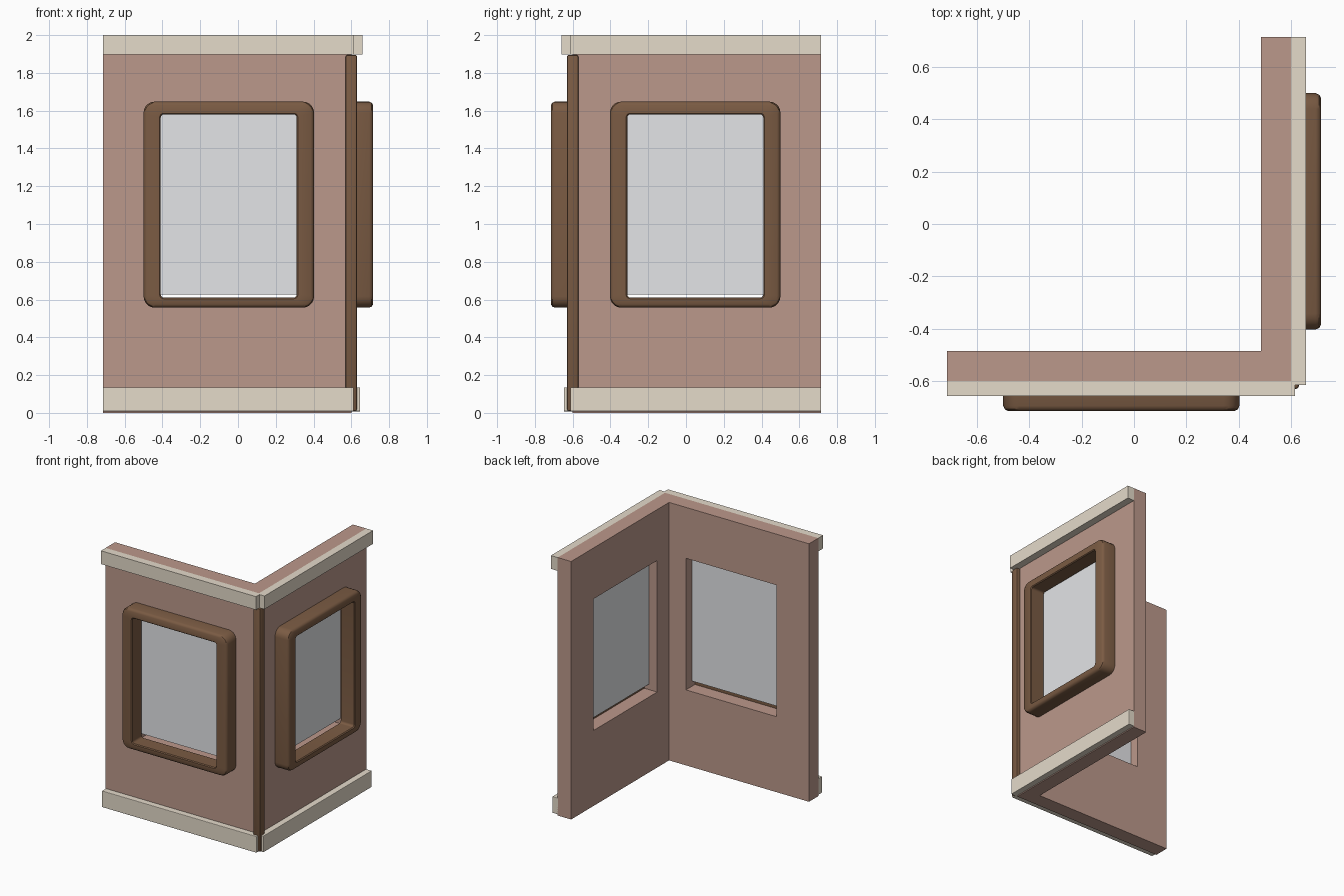
import bpy, bmesh, math
from mathutils import Vector

if "Cube" in bpy.data.objects:
    bpy.data.objects.remove(bpy.data.objects["Cube"])


def material(name, rgb):
    m = bpy.data.materials.new(name)
    m.diffuse_color = (*rgb, 1)
    m.use_nodes = True
    m.node_tree.nodes["Principled BSDF"].inputs["Base Color"].default_value = m.diffuse_color
    return m


PINK = material("dusty pink plaster", (0.50, 0.315, 0.258))
CREAM = material("cream trim", (0.78, 0.705, 0.59))
BROWN = material("brown wood", (0.195, 0.104, 0.056))
GLASS = material("pale grey glass", (0.77, 0.78, 0.80))

E, I, O = 0.715, 0.485, 0.6    # wall end, inner face, outer face


def flipped(co):
    # maps a point of the front wall onto the right wall
    return Vector((-co[1], -co[0], co[2]))


def finish(bm, name, mat, flip=False):
    if flip:
        for v in bm.verts:
            v.co = flipped(v.co)
    bmesh.ops.recalc_face_normals(bm, faces=bm.faces[:])
    me = bpy.data.meshes.new(name)
    bm.to_mesh(me)
    bm.free()
    ob = bpy.data.objects.new(name, me)
    bpy.context.collection.objects.link(ob)
    me.materials.append(mat)
    return ob


def smooth(ob):
    bpy.ops.object.select_all(action='DESELECT')
    ob.select_set(True)
    bpy.context.view_layer.objects.active = ob
    bpy.ops.object.shade_smooth_by_angle(angle=math.radians(35))


def box(name, lo, hi, mat, bevel=0, flip=False):
    bm = bmesh.new()
    bmesh.ops.create_cube(bm, size=1)
    for v in bm.verts:
        v.co = Vector([(a + b) / 2 + c * (b - a) for a, b, c in zip(lo, hi, v.co)])
    if bevel:
        bmesh.ops.bevel(bm, geom=bm.edges[:], offset=bevel, segments=2,
                        profile=0.5, affect='EDGES')
    return finish(bm, name, mat, flip)


def rounded_rect(x0, x1, z0, z1, r, y, seg=5):
    pts = []
    for cx, cz, a0 in ((x1 - r, z1 - r, 0), (x0 + r, z1 - r, 90),
                       (x0 + r, z0 + r, 180), (x1 - r, z0 + r, 270)):
        for i in range(seg + 1):
            a = math.radians(a0 + 90 * i / seg)
            pts.append((cx + r * math.cos(a), y, cz + r * math.sin(a)))
    return pts


def bridge(bm, a, b):
    for i in range(len(a)):
        j = (i + 1) % len(a)
        bm.faces.new((a[i], a[j], b[j], b[i]))


def window_frame(name, flip):
    bm = bmesh.new()
    loops = []
    # outer back, outer edge, front face, inner edge, inner back
    for off, r, y, inner in ((0, .06, -.595, 0), (0, .06, -.695, 0), (.006, .055, -.708, 0),
                             (.018, .045, -.715, 0), (-.006, .022, -.715, 1),
                             (0, .017, -.708, 1), (0, .017, -.595, 1)):
        x0, x1, z0, z1 = (-.409, .311, .61, 1.58) if inner else (-.5, .403, .557, 1.648)
        pts = rounded_rect(x0 + off, x1 - off, z0 + off, z1 - off, r, y)
        loops.append([bm.verts.new(p) for p in pts])
    for k in range(len(loops)):
        bridge(bm, loops[k], loops[(k + 1) % len(loops)])
    smooth(finish(bm, name, BROWN, flip))


def rect(x0, x1, z0, z1, y):
    return [(x0, y, z0), (x1, y, z0), (x1, y, z1), (x0, y, z1)]


# L-shaped wall: two mitred slabs, each with a window opening
bm = bmesh.new()
for flip in (False, True):
    rings = [rect(-E, O, 0, 2, -O), rect(-.438, .340, .585, 1.605, -O),
             rect(-.438, .340, .585, 1.605, -I), rect(-E, I, 0, 2, -I)]
    rings = [[bm.verts.new(flipped(p) if flip else p) for p in r] for r in rings]
    for a, b in zip(rings, rings[1:]):
        bridge(bm, a, b)
    out, back = rings[0], rings[3]
    for i, j in ((0, 1), (2, 3), (3, 0)):    # bottom, top, free end
        bm.faces.new((out[i], out[j], back[j], back[i]))
bmesh.ops.remove_doubles(bm, verts=bm.verts[:], dist=1e-4)
finish(bm, "corner_wall", PINK)

# parts that repeat on both walls
for side, flip in (("front", False), ("right", True)):
    window_frame(side + "_window_frame", flip)
    box(side + "_glass", (-.437, -.575, .628), (.339, -.555, 1.604), GLASS, 0, flip)
    box(side + "_top_trim", (-E, -.658, 1.897), (.615, -.6, 2.0), CREAM, 0, flip)
    box(side + "_bottom_trim", (-E, -.647, .008), (.612, -.595, .135), CREAM, .004, flip)

# corner post
smooth(box("corner_post", (.57, -.63, .01), (.63, -.57, 1.895), BROWN, .01))
